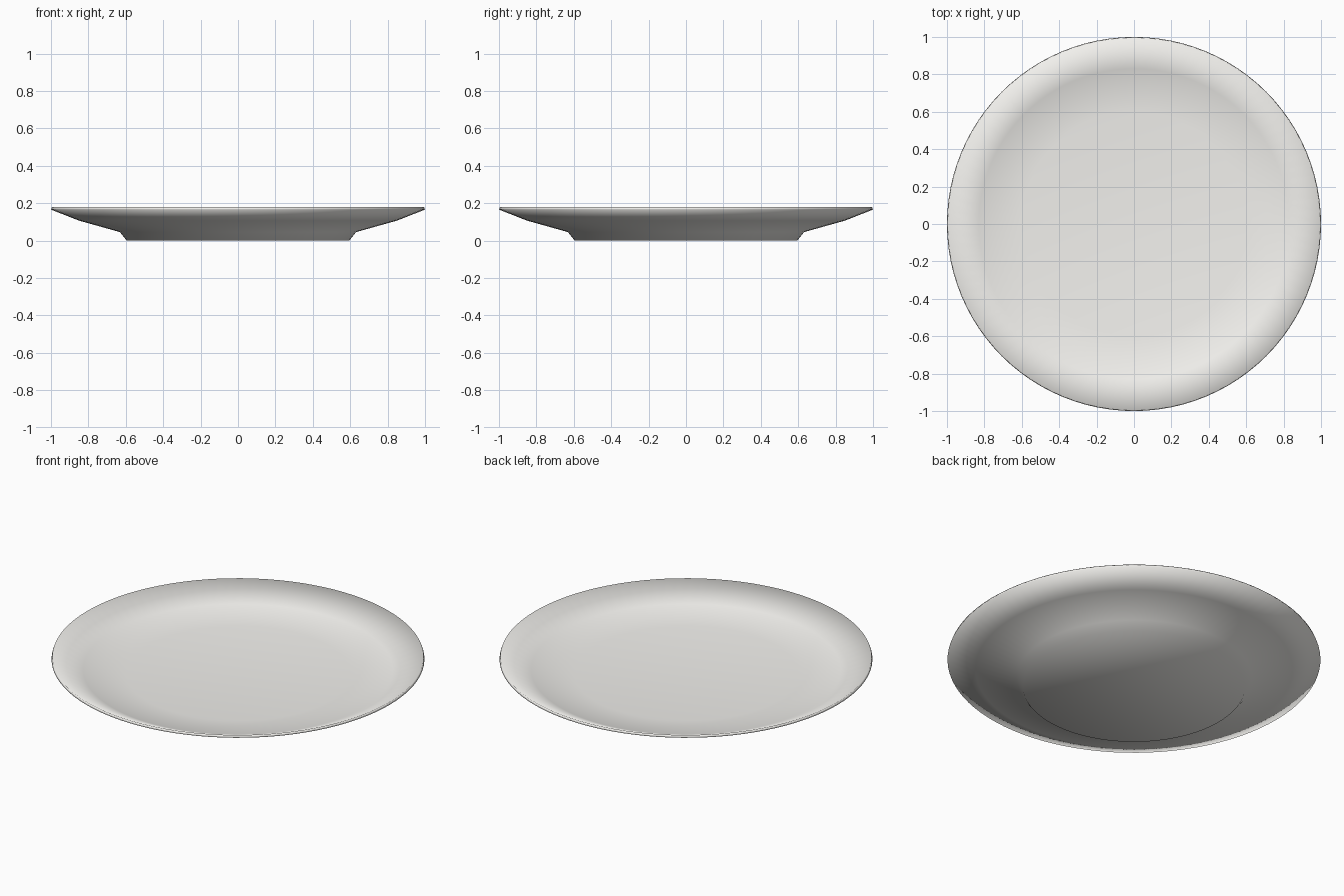
import bpy, bmesh, math

if "Cube" in bpy.data.objects:
    bpy.data.objects.remove(bpy.data.objects["Cube"])

SEGMENTS = 96

# Plate cross-section (radius, height): foot, underside, lip, inner well
profile = [(0.595, 0.0), (0.632, 0.046), (0.85, 0.107),
           (1.0, 0.166), (0.995, 0.18), (0.83, 0.105), (0.6, 0.08)]

bm = bmesh.new()
rings = []
for r, z in profile:
    rings.append([bm.verts.new((r * math.cos(2 * math.pi * i / SEGMENTS),
                                r * math.sin(2 * math.pi * i / SEGMENTS), z))
                  for i in range(SEGMENTS)])

# Walls between neighbouring rings
for a, b in zip(rings, rings[1:]):
    for i in range(SEGMENTS):
        j = (i + 1) % SEGMENTS
        bm.faces.new((a[i], a[j], b[j], b[i]))

# Flat underside and flat floor
bm.faces.new(rings[0][::-1])
bm.faces.new(rings[-1])
bmesh.ops.recalc_face_normals(bm, faces=bm.faces)

# The whole plate is softly shaded
for f in bm.faces:
    f.smooth = True

mesh = bpy.data.meshes.new("plate")
bm.to_mesh(mesh)
bm.free()
plate = bpy.data.objects.new("plate", mesh)
bpy.context.collection.objects.link(plate)

# Off-white glaze
glaze = bpy.data.materials.new("glaze")
glaze.diffuse_color = (0.9, 0.89, 0.86, 1)
glaze.use_nodes = True
glaze.node_tree.nodes["Principled BSDF"].inputs["Base Color"].default_value = glaze.diffuse_color
mesh.materials.append(glaze)
